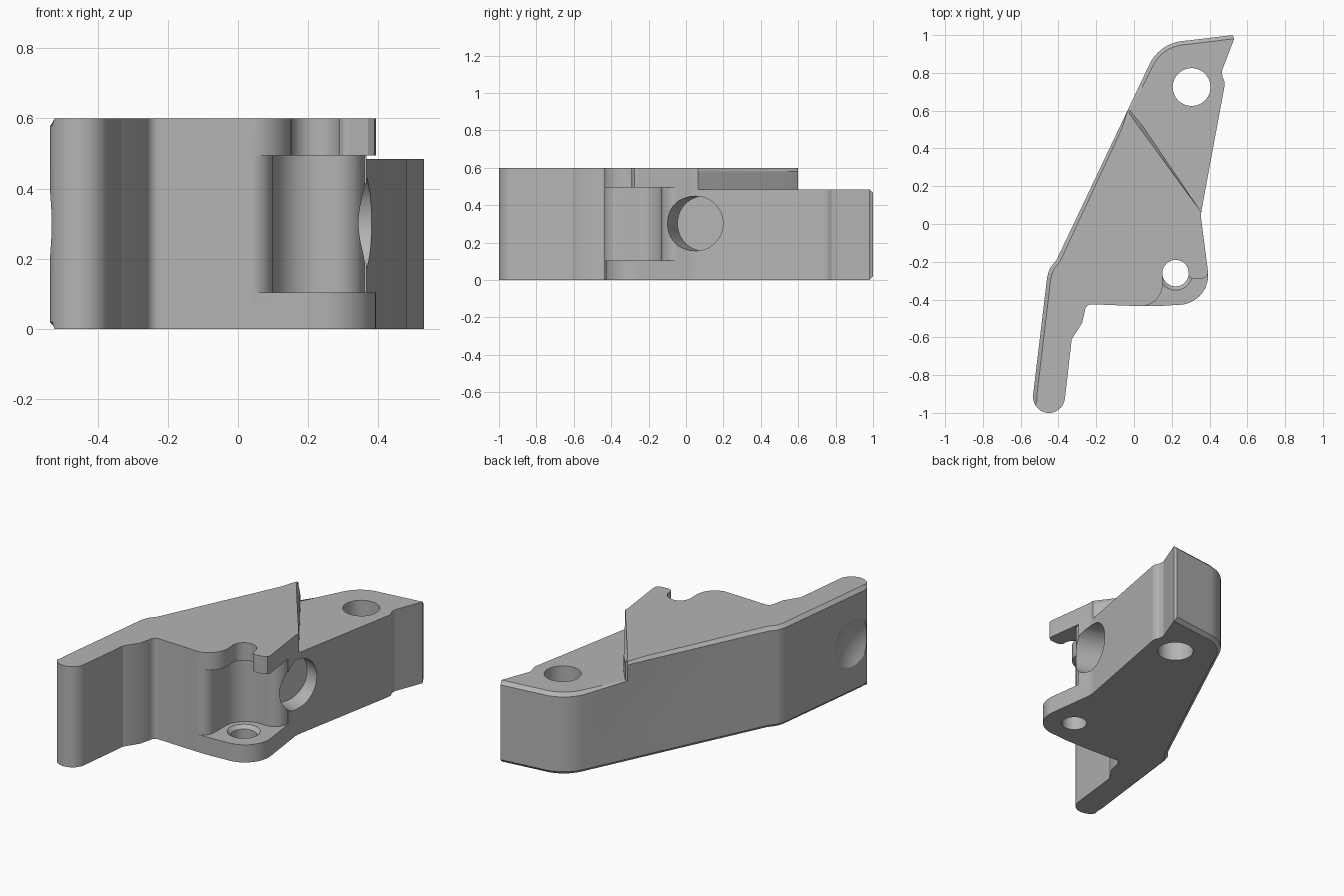
import bpy, bmesh
from math import cos, sin, radians, pi
from mathutils import Vector, Matrix

if "Cube" in bpy.data.objects:
    bpy.data.objects.remove(bpy.data.objects["Cube"])

grey = bpy.data.materials.new("plain_grey")
grey.use_nodes = True
grey.diffuse_color = (0.46, 0.46, 0.46, 1)
grey.node_tree.nodes["Principled BSDF"].inputs["Base Color"].default_value = grey.diffuse_color


def arc(cx, cy, r, start, end, n=12):
    angles = [radians(start + (end - start) * i / n) for i in range(n + 1)]
    return [(cx + r * cos(a), cy + r * sin(a)) for a in angles]


def add(name, bm):
    bmesh.ops.recalc_face_normals(bm, faces=bm.faces)
    mesh = bpy.data.meshes.new(name)
    bm.to_mesh(mesh)
    bm.free()
    mesh.materials.append(grey)
    ob = bpy.data.objects.new(name, mesh)
    bpy.context.collection.objects.link(ob)
    return ob


def prism(name, outline, z0, z1):
    bm = bmesh.new()
    base = bm.faces.new([bm.verts.new((x, y, z0)) for x, y in outline])
    new = bmesh.ops.extrude_face_region(bm, geom=[base])["geom"]
    bmesh.ops.translate(bm, vec=(0, 0, z1 - z0),
                        verts=[g for g in new if isinstance(g, bmesh.types.BMVert)])
    return add(name, bm)


def cone(name, centre, r1, r2, depth, axis=(0, 0, 1)):
    bm = bmesh.new()
    turn = Vector(axis).to_track_quat("Z", "Y").to_matrix().to_4x4()
    bmesh.ops.create_cone(bm, cap_ends=True, segments=64, radius1=r1, radius2=r2,
                          depth=depth, matrix=Matrix.Translation(centre) @ turn)
    return add(name, bm)


def cut(body, cutter):
    bpy.context.view_layer.objects.active = body
    mod = body.modifiers.new("cut", "BOOLEAN")
    mod.operation, mod.solver, mod.object = "DIFFERENCE", "EXACT", cutter
    bpy.ops.object.modifier_apply(modifier=mod.name)
    bpy.data.objects.remove(cutter)


# Lever outline, counter-clockwise from the arm tip
outline = (arc(-0.45, -0.915, 0.085, 176, 353, 20)
           + [(-0.33, -0.61), (-0.275, -0.525), (-0.26, -0.46)]
           + arc(-0.225, -0.46, 0.035, 160, 92, 5)
           + [(0.03, -0.435), (0.13, -0.435), (0.2, -0.43)]
           + arc(0.235, -0.27, 0.158, -85, 5, 14)
           + arc(0.56, 0.04, 0.205, 183, 170, 4)
           + arc(0.415, 0.74, 0.065, -10, 35, 6)
           + [(0.465, 0.81), (0.53, 0.98), (0.522, 1.0), (0.29, 0.972)]
           + arc(0.28, 0.75, 0.22, 97, 153, 12)
           + [(-0.41, -0.19)] + arc(-0.26, -0.32, 0.203, 153, 172, 5))
body = prism("lever_body", outline, 0, 0.6)

# Lower rear deck behind the diagonal step
cut(body, prism("deck_cutter", [(-0.1, 0.6), (-0.02, 0.6), (0.05, 0.515), (0.355, 0.065),
                                (0.7, 0.065), (0.7, 1.2), (-0.1, 1.2)], 0.485, 0.8))

# Chamfer along the long back wall and the raised step
bm = bmesh.new()
bm.from_mesh(body.data)
bm.normal_update()
edges = []
for e in bm.edges:
    if len(e.link_faces) != 2:
        continue
    flat = [f for f in e.link_faces if abs(f.normal.z) > 0.9]
    side = [f for f in e.link_faces if abs(f.normal.z) < 0.1]
    if flat and side:
        n = side[0].normal
        z = e.verts[0].co.z
        on_step = z > 0.59 and n.y > 0.3 and n.x > 0.3 and e.verts[0].co.y > 0.02
        if n.x * -0.8 + n.y * 0.6 > 0.45 and n.x < -0.05 or on_step:
            edges.append(e)
bmesh.ops.bevel(bm, geom=edges, offset=0.02, segments=1, affect="EDGES", clamp_overlap=False)
bm.to_mesh(body.data)
bm.free()

# Recess between the two flanges
recess = ([(0.03, -0.437)] + arc(0.03, -0.367, 0.07, -80, 0, 8)
          + arc(0.23, -0.26, 0.13, 180, 90, 14)
          + arc(0.28, -0.05, 0.08, -90, 0, 10)
          + [(0.7, -0.05), (0.7, -0.7), (0.03, -0.7)])
cut(body, prism("recess_cutter", recess, 0.105, 0.495))

# Open hook notch in the upper flange
hook = ([(0.03, -0.437)] + arc(0.03, -0.315, 0.122, -88, 0, 10)
        + arc(0.22, -0.26, 0.07, 190, -10, 20)
        + [(0.3, -0.285), (0.32, -0.292), (0.37, -0.287), (0.388, -0.275), (0.393, -0.255),
           (0.7, -0.255), (0.7, -0.7), (0.03, -0.7)])
cut(body, prism("hook_cutter", hook, 0.49, 0.8))

# Pivot holes and countersink
cut(body, cone("rear_hole_cutter", (0.305, 0.725, 0.3), 0.1, 0.1, 1))
cut(body, cone("pin_hole_cutter", (0.22, -0.26, 0.1), 0.07, 0.07, 0.4))
cut(body, cone("countersink_cutter", (0.22, -0.26, 0.1), 0.07, 0.1, 0.03))

# Blind bore in the side wall
cut(body, cone("bore_cutter", (0.528, -0.011, 0.302), 0.146, 0.146, 0.6, (0.94, -0.342, 0)))

# Shallow thumb dent on the back of the arm
bm = bmesh.new()
bmesh.ops.create_uvsphere(bm, u_segments=64, v_segments=32, radius=0.28,
                          matrix=Matrix.Translation((-0.765, -0.79, 0.3)))
cut(body, add("dent_cutter", bm))

bpy.ops.object.select_all(action="DESELECT")
body.select_set(True)
bpy.context.view_layer.objects.active = body
bpy.ops.object.shade_smooth_by_angle(angle=radians(25))
